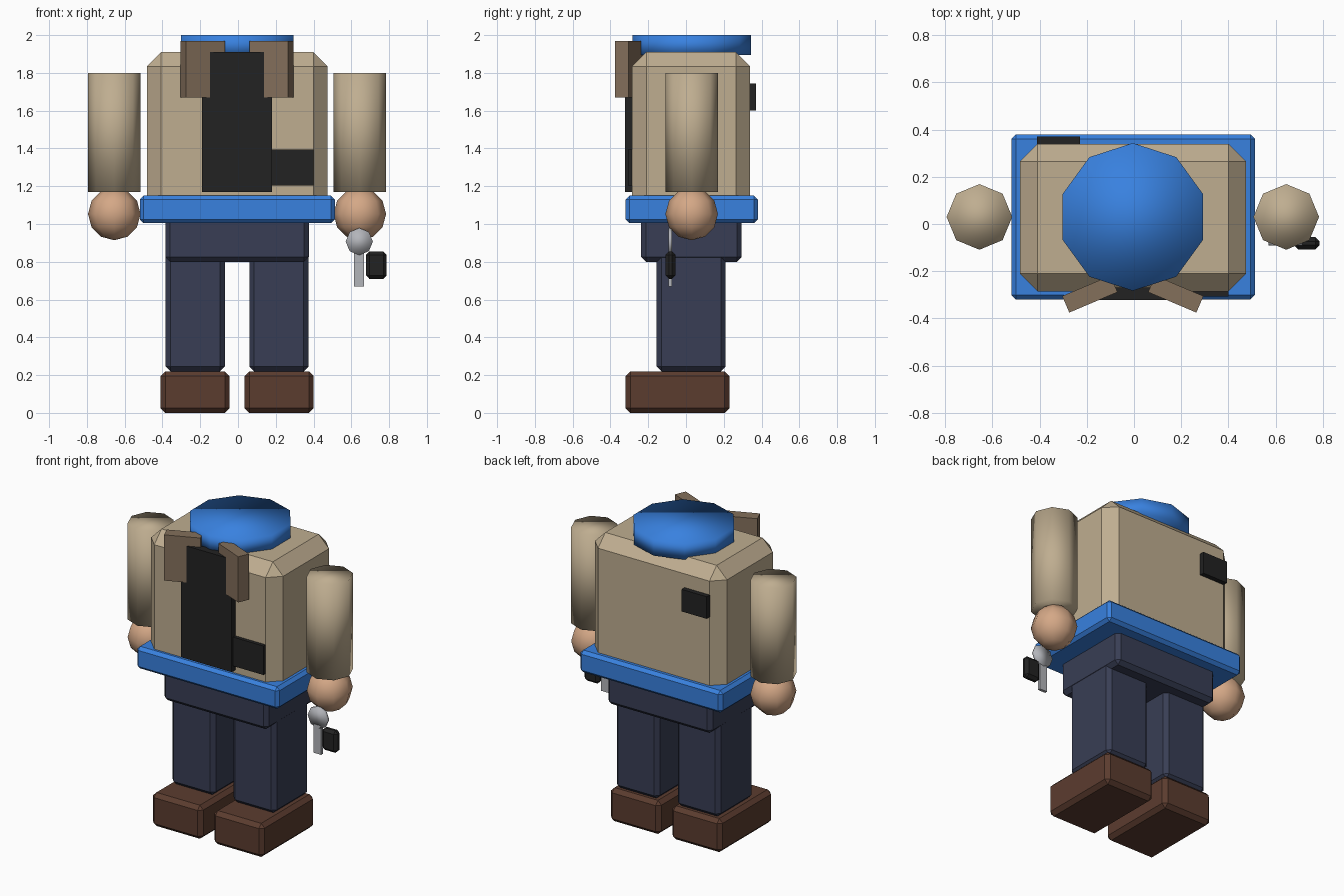
import bpy, bmesh, math
from mathutils import Matrix

cube = bpy.data.objects.get("Cube")
if cube:
    bpy.data.objects.remove(cube, do_unlink=True)


def material(name, r, g, b):
    m = bpy.data.materials.new(name)
    m.use_nodes = True
    m.diffuse_color = (r, g, b, 1)
    m.node_tree.nodes["Principled BSDF"].inputs["Base Color"].default_value = (r, g, b, 1)
    return m


TAN = material("tan_cloth", 0.52, 0.42, 0.28)
LAPEL = material("brown_collar", 0.23, 0.16, 0.105)
BLUE = material("bright_blue", 0.04, 0.22, 0.74)
NAVY = material("navy_cloth", 0.04, 0.048, 0.09)
LEATHER = material("brown_leather", 0.105, 0.045, 0.028)
BLACK = material("black", 0.016, 0.016, 0.016)
SKIN = material("skin", 0.66, 0.39, 0.24)
METAL = material("grey_metal", 0.45, 0.46, 0.49)


def finish(name, bm, mat, smooth=False):
    mesh = bpy.data.meshes.new(name)
    bmesh.ops.recalc_face_normals(bm, faces=bm.faces)
    for f in bm.faces:
        f.smooth = smooth
    bm.to_mesh(mesh)
    bm.free()
    mesh.materials.append(mat)
    obj = bpy.data.objects.new(name, mesh)
    bpy.context.scene.collection.objects.link(obj)
    return obj


def box(name, mat, xs, ys, zs, bevel=0, turn=0):
    """Box between the given ranges, with chamfered edges and a turn about z."""
    ranges = (xs, ys, zs)
    bm = bmesh.new()
    bmesh.ops.create_cube(bm, size=1)
    bmesh.ops.scale(bm, verts=bm.verts, vec=[b - a for a, b in ranges])
    if bevel:
        bmesh.ops.bevel(bm, geom=bm.edges[:], offset=bevel, segments=1,
                        affect='EDGES', profile=0.5)
    obj = finish(name, bm, mat)
    obj.location = [(a + b) / 2 for a, b in ranges]
    obj.rotation_euler.z = turn
    return obj


def cylinder(name, mat, center, radius, depth, sides, axis='Z'):
    """Smooth prism with a corner on the +y side (or upward when lying along y)."""
    bm = bmesh.new()
    bmesh.ops.create_cone(bm, cap_ends=True, segments=sides, radius1=radius,
                          radius2=radius, depth=depth)
    if axis == 'Y':
        bmesh.ops.rotate(bm, verts=bm.verts, matrix=Matrix.Rotation(math.pi / 2, 3, 'X'))
    obj = finish(name, bm, mat, smooth=True)
    obj.location = center
    return obj


def ball(name, mat, center, radius):
    bm = bmesh.new()
    bmesh.ops.create_uvsphere(bm, u_segments=8, v_segments=6, radius=radius)
    obj = finish(name, bm, mat, smooth=True)
    obj.location = center
    return obj


MID = -0.005   # centre line of the figure
Y = 0.03       # centre depth of the body

# Limbs, shoes and collar flaps on both sides
for side, s in (("right", -1), ("left", 1)):
    def span(inner, outer):
        return sorted((MID + s * inner, MID + s * outer))
    box(side + "_shoe", LEATHER, span(0.04, 0.405), (-0.32, 0.23), (0, 0.22), 0.025)
    box(side + "_leg", NAVY, span(0.065, 0.378), (-0.155, 0.21), (0.22, 0.85), 0.025)
    cylinder(side + "_arm", TAN, (MID + s * 0.65, Y, 1.485), 0.139, 0.63, 8)
    ball(side + "_hand", SKIN, (MID + s * 0.65, Y, 1.053), 0.139)
    box(side + "_collar_flap", LAPEL, span(0.071, 0.293), (-0.335, -0.259),
        (1.67, 1.97), turn=-s * math.radians(23))

# Body
box("hips", NAVY, (-0.385, 0.375), (-0.237, 0.295), (0.80, 1.05), 0.025)
box("belt", BLUE, (-0.52, 0.513), (-0.32, 0.38), (1.005, 1.15), 0.02)
box("torso", TAN, (-0.483, 0.475), (-0.285, 0.34), (1.04, 1.91), 0.075)
cylinder("neck_band", BLUE, (MID, Y, 1.948), 0.313, 0.105, 10)

# Clothing details
box("shirt_front", BLACK, (-0.19, 0.18), (-0.322, -0.27), (1.17, 1.91))
box("front_pocket", BLACK, (0.17, 0.40), (-0.308, -0.27), (1.205, 1.395))
box("back_patch", BLACK, (-0.41, -0.228), (0.32, 0.371), (1.60, 1.745))

# Key and fob hanging from the left hand
cylinder("key_bow", METAL, (0.642, -0.083, 0.907), 0.072, 0.018, 8, 'Y')
box("key_blade", METAL, (0.613, 0.668), (-0.092, -0.074), (0.67, 0.86))
box("key_fob", BLACK, (0.677, 0.787), (-0.108, -0.056), (0.71, 0.855), 0.018)
